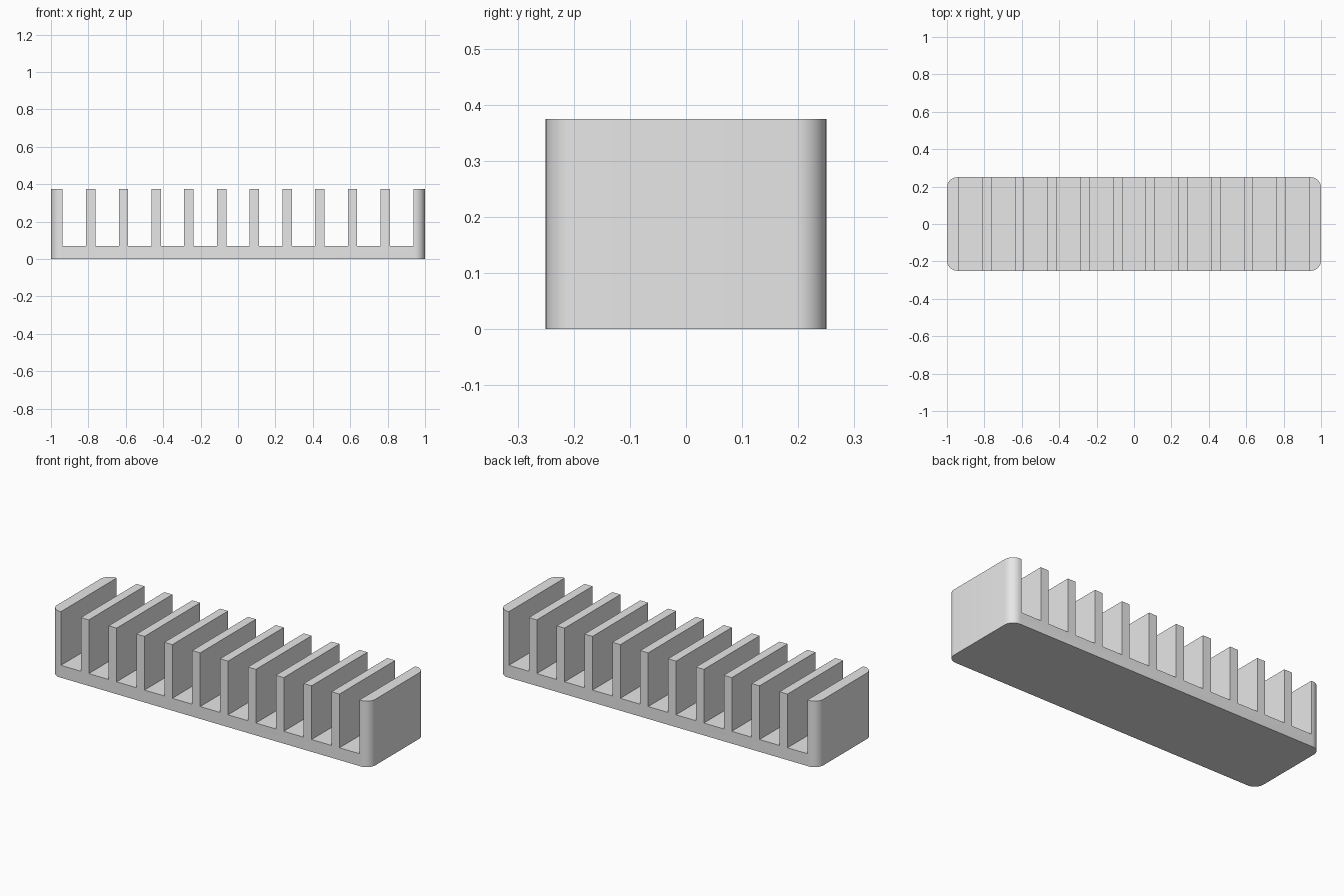
import bpy, bmesh

if "Cube" in bpy.data.objects:
    bpy.data.objects.remove(bpy.data.objects["Cube"])

HALF_X, HALF_Y, HEIGHT = 1.0, 0.25, 0.375
FLOOR, WALL, FIN, SLOT, FINS = 0.07, 0.0625, 0.05, 0.125, 10
RADIUS = 0.055

grey = bpy.data.materials.new("light grey")
grey.diffuse_color = (0.8, 0.8, 0.8, 1)
grey.use_nodes = True
grey.node_tree.nodes["Principled BSDF"].inputs["Base Color"].default_value = grey.diffuse_color

# Comb-shaped outline: flat base, end walls and evenly spaced fins
outline = [(HALF_X, HEIGHT), (HALF_X, 0), (-HALF_X, 0), (-HALF_X, HEIGHT)]
x = -HALF_X + WALL
for i in range(FINS + 1):
    outline += [(x, HEIGHT), (x, FLOOR), (x + SLOT, FLOOR), (x + SLOT, HEIGHT)]
    x += SLOT + FIN

# Extrude the outline from front to back
bm = bmesh.new()
face = bm.faces.new([bm.verts.new((px, -HALF_Y, pz)) for px, pz in outline])
extruded = bmesh.ops.extrude_face_region(bm, geom=[face], use_keep_orig=True)
verts = [g for g in extruded["geom"] if isinstance(g, bmesh.types.BMVert)]
bmesh.ops.translate(bm, vec=(0, 2 * HALF_Y, 0), verts=verts)
bmesh.ops.recalc_face_normals(bm, faces=bm.faces)

# Round the four upright outer corners
corners = [e for e in bm.edges
           if all(abs(abs(v.co.x) - HALF_X) < 1e-4 for v in e.verts)
           and abs(e.verts[0].co.z - e.verts[1].co.z) > 0.1]
bmesh.ops.bevel(bm, geom=corners, offset=RADIUS, segments=10,
                profile=0.5, affect='EDGES')

mesh = bpy.data.meshes.new("slotted_rack")
bm.to_mesh(mesh)
bm.free()
mesh.materials.append(grey)
rack = bpy.data.objects.new("slotted_rack", mesh)
bpy.context.collection.objects.link(rack)

# Smooth corners, crisp edges
bpy.context.view_layer.objects.active = rack
rack.select_set(True)
bpy.ops.object.shade_smooth_by_angle(angle=0.52)
